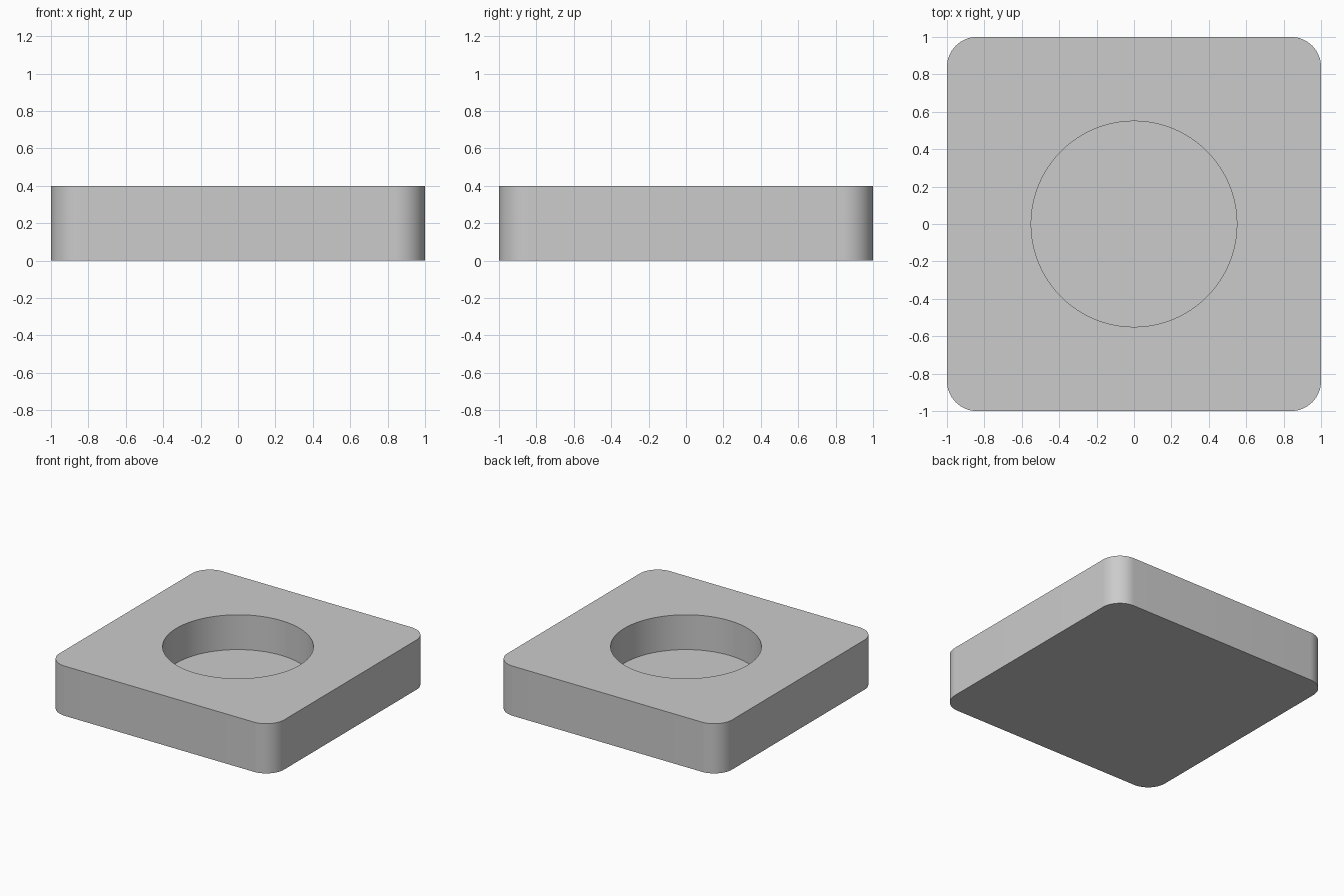
import bpy
import bmesh
from math import radians
from mathutils import Matrix

HEIGHT = 0.4
CORNER_RADIUS = 0.16
RECESS_RADIUS = 0.55
RECESS_FLOOR = 0.12

default_cube = bpy.data.objects.get("Cube")
if default_cube:
    bpy.data.objects.remove(default_cube, do_unlink=True)

# Single grey material
grey = bpy.data.materials.new("plain grey")
grey.use_nodes = True
colour = (0.6, 0.6, 0.6, 1)
grey.diffuse_color = colour
grey.node_tree.nodes["Principled BSDF"].inputs["Base Color"].default_value = colour


def add_object(name, bm):
    mesh = bpy.data.meshes.new(name)
    bm.to_mesh(mesh)
    bm.free()
    mesh.materials.append(grey)
    obj = bpy.data.objects.new(name, mesh)
    bpy.context.collection.objects.link(obj)
    return obj


# Square block with rounded vertical corners
bm = bmesh.new()
bmesh.ops.create_cube(bm, size=2, matrix=Matrix.Translation((0, 0, HEIGHT / 2))
                      @ Matrix.Diagonal((1, 1, HEIGHT / 2, 1)))
upright = [e for e in bm.edges
           if abs(e.verts[0].co.z - e.verts[1].co.z) > HEIGHT / 2]
bmesh.ops.bevel(bm, geom=upright, offset=CORNER_RADIUS, segments=16,
                profile=0.5, affect='EDGES')
block = add_object("block", bm)

# Round blind recess cut from the top
bm = bmesh.new()
bmesh.ops.create_cone(bm, cap_ends=True, segments=96, radius1=RECESS_RADIUS,
                      radius2=RECESS_RADIUS, depth=1,
                      matrix=Matrix.Translation((0, 0, RECESS_FLOOR + 0.5)))
cutter = add_object("recess_cutter", bm)
cutter.hide_render = True

cut = block.modifiers.new("recess", 'BOOLEAN')
cut.operation = 'DIFFERENCE'
cut.solver = 'EXACT'
cut.object = cutter

bpy.ops.object.select_all(action='DESELECT')
block.select_set(True)
bpy.context.view_layer.objects.active = block
bpy.ops.object.modifier_apply(modifier=cut.name)
bpy.data.objects.remove(cutter, do_unlink=True)

# Smooth round walls, crisp rims
bpy.ops.object.shade_smooth_by_angle(angle=radians(30))
